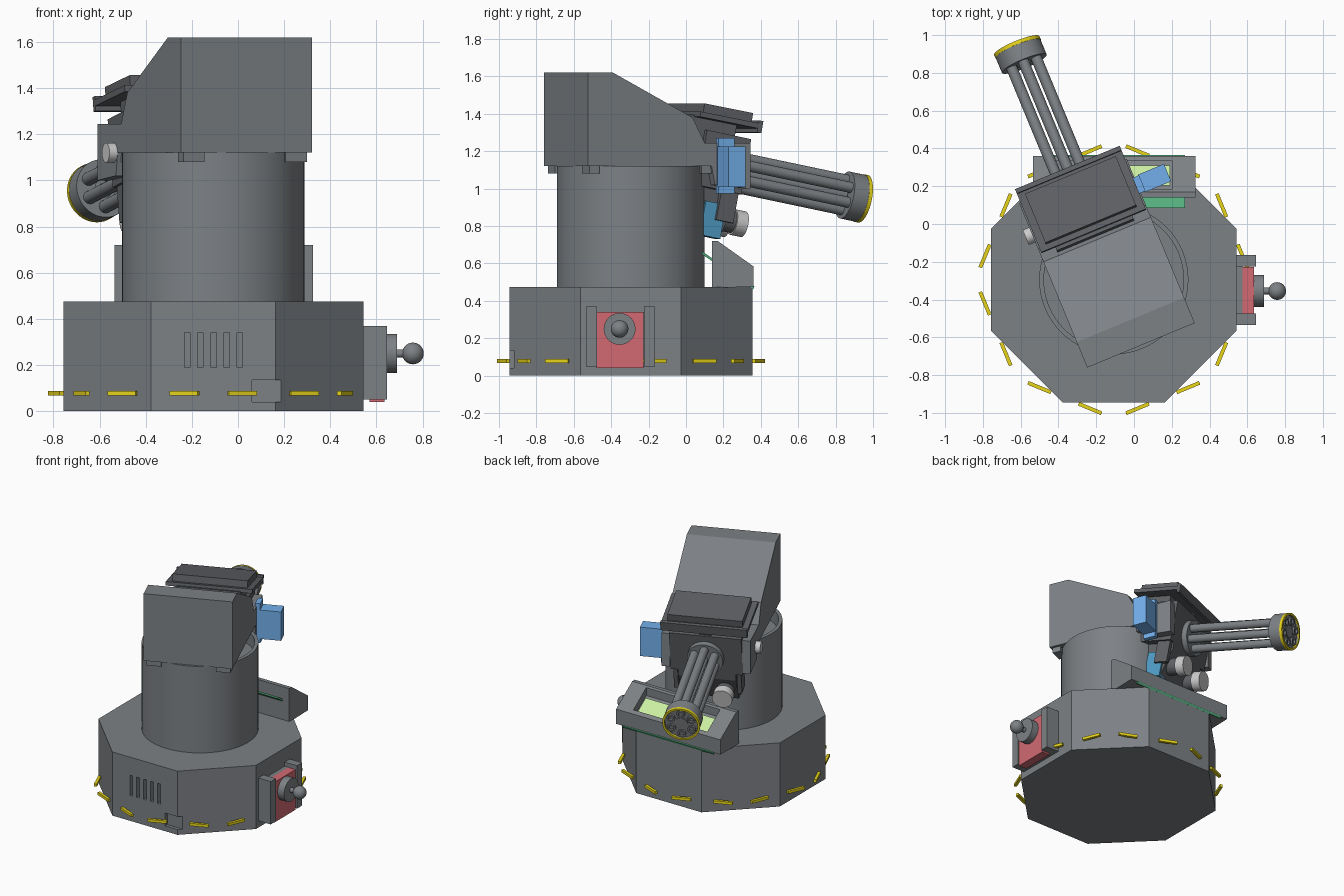
import bpy, bmesh
from math import radians, pi, sin, cos
from mathutils import Matrix, Vector

if "Cube" in bpy.data.objects:
    bpy.data.objects.remove(bpy.data.objects["Cube"])

I = Matrix.Identity(4)
CX, CY = -0.107, -0.295
BASE = Matrix.Translation((CX, CY, 0))
HEAD = BASE @ Matrix.Rotation(radians(22.5), 4, 'Z')      # turret is turned to the left


def pitched(y, z, deg):
    return HEAD @ Matrix.Translation((0, y, z)) @ Matrix.Rotation(radians(-deg), 4, 'X')


def mat(name, rgb):
    m = bpy.data.materials.new(name)
    m.diffuse_color = (*rgb, 1)
    m.use_nodes = True
    m.node_tree.nodes["Principled BSDF"].inputs["Base Color"].default_value = m.diffuse_color
    return m


GREY = mat("grey", (.205, .22, .235))
DARK = mat("dark_grey", (.115, .12, .13))
YELLOW = mat("yellow", (.8, .66, .01))
BLUE = mat("blue", (.17, .43, .83))
TEAL = mat("teal", (.08, .33, .55))
RED = mat("red", (.645, .143, .168))
GREEN = mat("green", (.09, .42, .21))
SCREEN = mat("screen", (.6, .86, .36))
WHITE = mat("white", (.82, .82, .82))


def finish(name, bm, M, m, smooth=False):
    bmesh.ops.transform(bm, matrix=M, verts=bm.verts)
    bmesh.ops.recalc_face_normals(bm, faces=bm.faces)
    me = bpy.data.meshes.new(name)
    bm.to_mesh(me)
    bm.free()
    if smooth:
        me.shade_smooth()
        me.set_sharp_from_angle(angle=radians(30))
    ob = bpy.data.objects.new(name, me)
    bpy.context.collection.objects.link(ob)
    me.materials.append(m)
    return ob


def box(name, x, y, z, M=I, m=GREY):
    bm = bmesh.new()
    bmesh.ops.create_cube(bm, size=1)
    for v in bm.verts:
        v.co = [(a[0] + a[1]) / 2 + c * (a[1] - a[0]) for a, c in zip((x, y, z), v.co)]
    return finish(name, bm, M, m)


def prism(name, pts, x0, x1, M=I, m=GREY):
    """Side profile in (y, z), extruded along x."""
    bm = bmesh.new()
    f = bm.faces.new([bm.verts.new((x0, y, z)) for y, z in pts])
    g = bmesh.ops.extrude_face_region(bm, geom=[f])['geom']
    bmesh.ops.translate(bm, vec=(x1 - x0, 0, 0), verts=[v for v in g if isinstance(v, bmesh.types.BMVert)])
    return finish(name, bm, M, m)


def rod(name, a, b, r, M=I, m=GREY, n=32):
    a, b = Vector(a), Vector(b)
    bm = bmesh.new()
    bmesh.ops.create_cone(bm, cap_ends=True, segments=n, radius1=r, radius2=r, depth=(b - a).length)
    R = (b - a).to_track_quat('Z', 'Y').to_matrix().to_4x4()
    return finish(name, bm, M @ Matrix.Translation((a + b) / 2) @ R, m, True)


def lathe(name, pts, M=I, m=GREY, n=48, closed=False):
    """Profile in (radius, z), spun about z."""
    bm = bmesh.new()
    vs = [bm.verts.new((r, 0, z)) for r, z in pts]
    es = [bm.edges.new(p) for p in zip(vs, vs[1:] + (vs[:1] if closed else []))]
    bmesh.ops.spin(bm, geom=vs + es, cent=(0, 0, 0), axis=(0, 0, 1), angle=2 * pi, steps=n)
    bmesh.ops.remove_doubles(bm, verts=bm.verts, dist=1e-4)
    return finish(name, bm, M, m, True)


# Octagonal base with cut vent slots and a socket
bm = bmesh.new()
R8 = 0.65 / cos(pi / 8)
octagon = [bm.verts.new((R8 * cos((k + .5) * pi / 4), R8 * sin((k + .5) * pi / 4), 0)) for k in range(8)]
g = bmesh.ops.extrude_face_region(bm, geom=[bm.faces.new(octagon)])['geom']
bmesh.ops.translate(bm, vec=(0, 0, .475), verts=[v for v in g if isinstance(v, bmesh.types.BMVert)])
base = finish("base", bm, BASE, GREY)
cuts = [((x - .012, x + .012), (-1, -.9), (.19, .34)) for x in (-.22 + i * .057 for i in range(5))]
cuts.append(((.06, .2), (-1, -.92), (.04, .135)))
for c in cuts:
    cutter = box("base_cutter", *c)
    cutter.hide_render = True
    cutter.hide_set(True)
    b = base.modifiers.new("cut", 'BOOLEAN')
    b.object, b.operation, b.solver = cutter, 'DIFFERENCE', 'EXACT'

# Yellow marker strips, a pair across every corner of the base
for k in range(8):
    M = BASE @ Matrix.Rotation((k + .5) * pi / 4, 4, 'Z')
    for s in (-1, 1):
        box("marker_strip", (.668, .688), (s * .145 - .066, s * .145 + .066), (.068, .088), M, YELLOW)

# Pedestal column with an open rim
lathe("column", [(0, .47), (.395, .47), (.395, 1.12), (.37, 1.12), (.37, 1.02), (0, 1.02)], BASE, n=64)

# Power lever box on the right side
for y in (-.535, -.225):
    box("lever_frame_side", (.53, .645), (y, y + .06), (.05, .37))
box("lever_frame_back", (.53, .575), (-.5, -.2), (.05, .34))
box("lever_panel", (.57, .635), (-.478, -.228), (.04, .34), I, RED)
rod("lever_disc", (.62, -.355, .25), (.688, -.355, .25), .085)
rod("lever_shaft", (.68, -.355, .25), (.74, -.355, .25), .018, n=16)
bm = bmesh.new()
bmesh.ops.create_uvsphere(bm, u_segments=24, v_segments=14, radius=.047)
finish("lever_knob", bm, Matrix.Translation((.758, -.355, .25)), GREY, True)

# Rear console with sunken screen
side = [(.14, .47), (.14, .72), (.17, .72), (.36, .585), (.36, .475)]
prism("console_left_end", side, -.535, -.41)
prism("console_right_end", side, .2, .325)
prism("console_middle", [(.14, .47), (.14, .66), (.17, .66), (.35, .53), (.36, .475)], -.41, .2)
prism("console_back_bar", [(.14, .6), (.14, .72), (.17, .72), (.182, .71), (.182, .6)], -.41, .2)
prism("console_front_bar", [(.335, .5), (.335, .603), (.36, .585), (.36, .475)], -.41, .2)
prism("console_screen", [(.205, .63), (.205, .645), (.31, .569), (.31, .554)], -.385, .19, I, SCREEN)
prism("console_board", [(.085, .65), (.085, .665), (.366, .476), (.358, .46)], -.48, .27, I, GREEN)

# Turret hood and front cheeks
prism("hood", [(-.376, 1.12), (-.376, 1.62), (-.23, 1.62), (.23, 1.38), (.3, 1.245), (.36, 1.12)], -.308, .308, HEAD)
for s in (-1, 1):
    prism("hood_cheek", [(.28, 1.245), (.565, 1.245), (.565, 1.0), (.36, 1.02), (.34, 1.12), (.28, 1.12)],
          s * .25, s * .308, HEAD)
    for v in (-.33, .32):
        box("hood_clip", (s * .24 - .05, s * .24 + .05), (v - .03, v + .03), (1.08, 1.14), HEAD)
rod("cheek_bolt", (-.345, .385, 1.12), (-.3, .385, 1.12), .043, HEAD, WHITE, 24)

# Lid and visor plate above the gun
LID = pitched(.32, 1.456, 10.5)
box("lid", (-.26, .26), (0, .285), (-.052, 0), LID, DARK)
box("visor_plate", (-.3, .3), (-.03, .335), (-.078, -.05), LID, DARK)
box("visor_lip", (-.3, .3), (.31, .335), (-.1, -.035), LID, DARK)
box("visor_support", (-.22, .22), (-.05, .22), (-.3, -.07), LID, DARK)
rod("sight_tube", (0, .2, -.15), (0, .29, -.15), .045, LID, DARK, 24)

# Gun mount: local y runs along the barrels
GUN = pitched(.6, 1.09, 11)
box("mantlet", (-.25, .25), (-.3, -.04), (-.13, .17), GUN, DARK)
prism("lower_mount", [(-.26, -.1), (-.04, -.1), (-.04, -.18), (-.1, -.37), (-.2, -.38), (-.26, -.15)],
      -.2, .2, GUN, DARK)
box("mount_side_box", (.14, .215), (-.22, -.1), (-.385, -.2), GUN, TEAL)
for s in (-1, 1):
    box("mount_rib", (s * .22 - .015, s * .22 + .015), (-.15, -.05), (-.29, -.1), GUN, DARK)
    rod("spot_lamp", (s * .12, -.01, -.275), (s * .12, .055, -.275), .07, GUN, WHITE)
    rod("lamp_body", (s * .12, -.12, -.275), (s * .12, -.01, -.275), .06, GUN, DARK)

# Rotary gun
L = .75
rod("gun_flange", (0, -.06, 0), (0, 0, 0), .125, GUN)
rod("gun_spindle", (0, -.05, 0), (0, L - .02, 0), .022, GUN, n=16)
AX = GUN @ Matrix.Rotation(-pi / 2, 4, 'X')
for i in range(6):
    a = pi / 2 + i * pi / 3
    lathe(f"barrel_{i}", [(0, -.03), (.029, -.03), (.029, L + .002), (.017, L + .002), (.017, L - .06), (0, L - .06)],
          AX @ Matrix.Translation((.081 * cos(a), .081 * sin(a), 0)), n=20)
lathe("muzzle_collar", [(.115, L - .012), (.115, L), (.128, L), (.128, L - .1), (.04, L - .1), (.04, L - .012)],
      AX, closed=True)
rod("muzzle_hub", (0, L - .08, 0), (0, L - .005, 0), .045, GUN, n=24)
lathe("muzzle_ring", [(.115, L - .014), (.115, L + .006), (.13, L + .006), (.13, L - .014)], AX, YELLOW, closed=True)

# Blue ammunition box on the right cheek
box("ammo_box", (.33, .48), (.365, .465), (1.01, 1.225), HEAD, BLUE)
box("ammo_bracket", (.3, .335), (.37, .46), (.975, 1.27), HEAD, BLUE)
